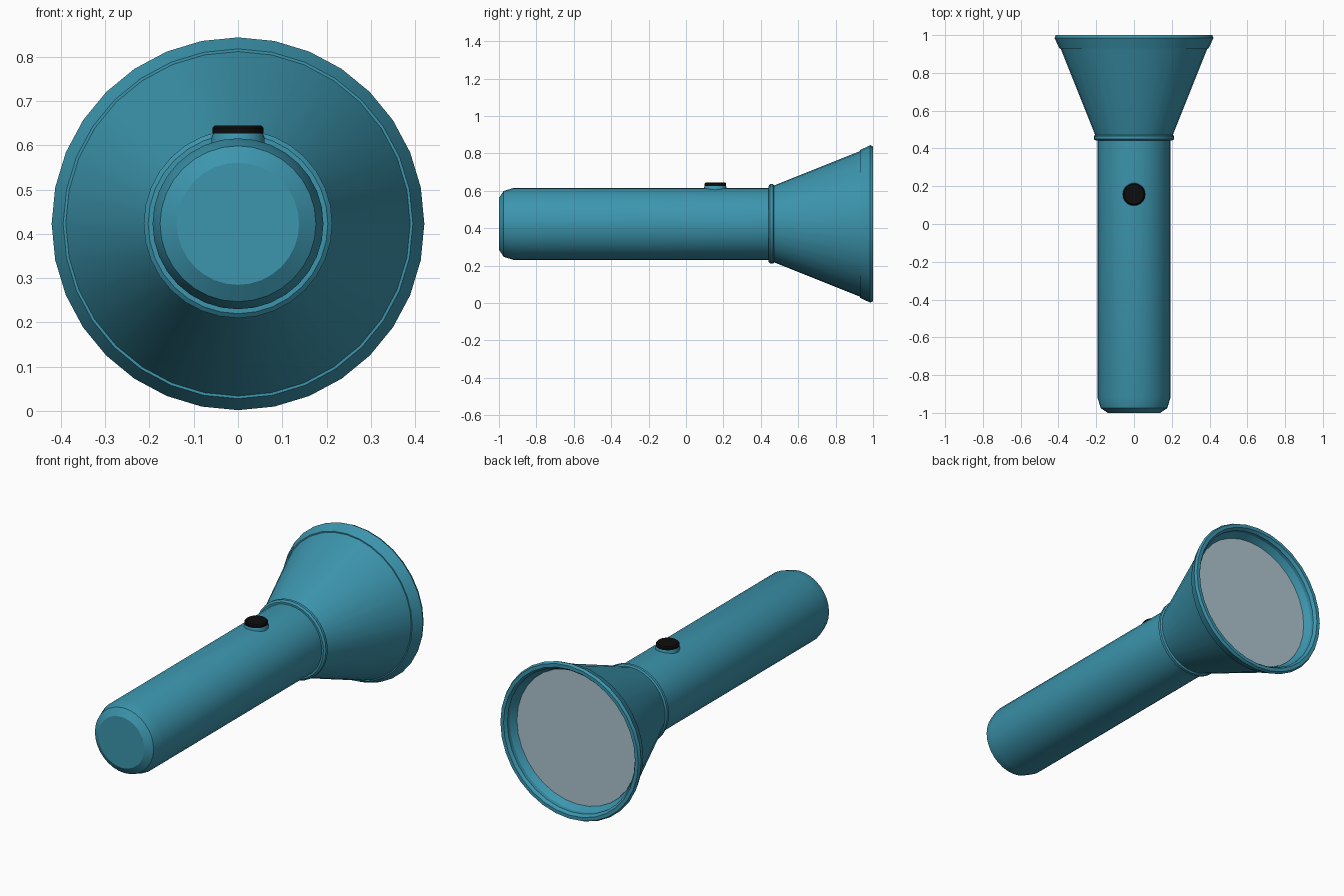
import bpy
import bmesh
from math import radians
from mathutils import Matrix

cube = bpy.data.objects.get("Cube")
if cube:
    bpy.data.objects.remove(cube, do_unlink=True)

AXIS_Z = 0.423
SIDES = 32


def material(name, rgb):
    mat = bpy.data.materials.new(name)
    mat.use_nodes = True
    mat.diffuse_color = (*rgb, 1)
    mat.node_tree.nodes["Principled BSDF"].inputs["Base Color"].default_value = (*rgb, 1)
    return mat


teal = material("teal", (0.045, 0.30, 0.42))
black = material("black", (0.004, 0.004, 0.004))
glass = material("pale_grey", (0.42, 0.56, 0.62))


def lathe(name, profile, mat, matrix, angle=25):
    """Spin (radius, height) points around local z; zero radius closes an end."""
    bm = bmesh.new()
    verts = [bm.verts.new((r, 0, h)) for r, h in profile]
    edges = [bm.edges.new(pair) for pair in zip(verts, verts[1:])]
    bmesh.ops.spin(bm, geom=verts + edges, cent=(0, 0, 0), axis=(0, 0, 1),
                   angle=radians(360), steps=SIDES, use_merge=True)
    bmesh.ops.remove_doubles(bm, verts=bm.verts, dist=0.0002)
    bmesh.ops.recalc_face_normals(bm, faces=bm.faces)
    # Open profiles have no inside, so point their first face outward
    bm.transform(matrix)
    mesh = bpy.data.meshes.new(name)
    bm.to_mesh(mesh)
    bm.free()
    mesh.materials.append(mat)
    obj = bpy.data.objects.new(name, mesh)
    bpy.context.collection.objects.link(obj)
    bpy.ops.object.select_all(action="DESELECT")
    obj.select_set(True)
    bpy.context.view_layer.objects.active = obj
    bpy.ops.object.shade_smooth_by_angle(angle=radians(angle))
    return obj


# Local z becomes +y for everything along the main axis
along = Matrix.Translation((0, 0, AXIS_Z)) @ Matrix.Rotation(radians(-90), 4, "X")
upright = Matrix.Translation((0, 0.157, 0))

# Handle tube with a chamfered tail
lathe("handle", [(0, -1), (0.138, -1), (0.176, -0.975), (0.193, -0.92),
                 (0.193, 0.46), (0, 0.46)], teal, along)

# Collar between handle and head
lathe("collar", [(0, 0.442), (0.203, 0.442), (0.213, 0.45), (0.213, 0.465),
                 (0.205, 0.472), (0, 0.472)], teal, along)

# Flared head with a hollow mouth
lathe("head", [(0, 0.465), (0.203, 0.465), (0.389, 0.93), (0.395, 0.93),
               (0.421, 0.985), (0.414, 1), (0.395, 1), (0.383, 0.985),
               (0.383, 0.965), (0.362, 0.93), (0, 0.93)], teal, along)

# Lens disc inside the mouth
lathe("lens", [(0, 0.931), (0.36, 0.931), (0.36, 0.935), (0, 0.935)], glass, along)

# Push button on its base
lathe("button_base", [(0, 0.58), (0.06, 0.58), (0.06, 0.618), (0.055, 0.63),
                      (0, 0.63)], teal, upright)
lathe("button_cap", [(0, 0.627), (0.058, 0.627), (0.058, 0.639), (0.052, 0.645),
                     (0, 0.645)], black, upright)
